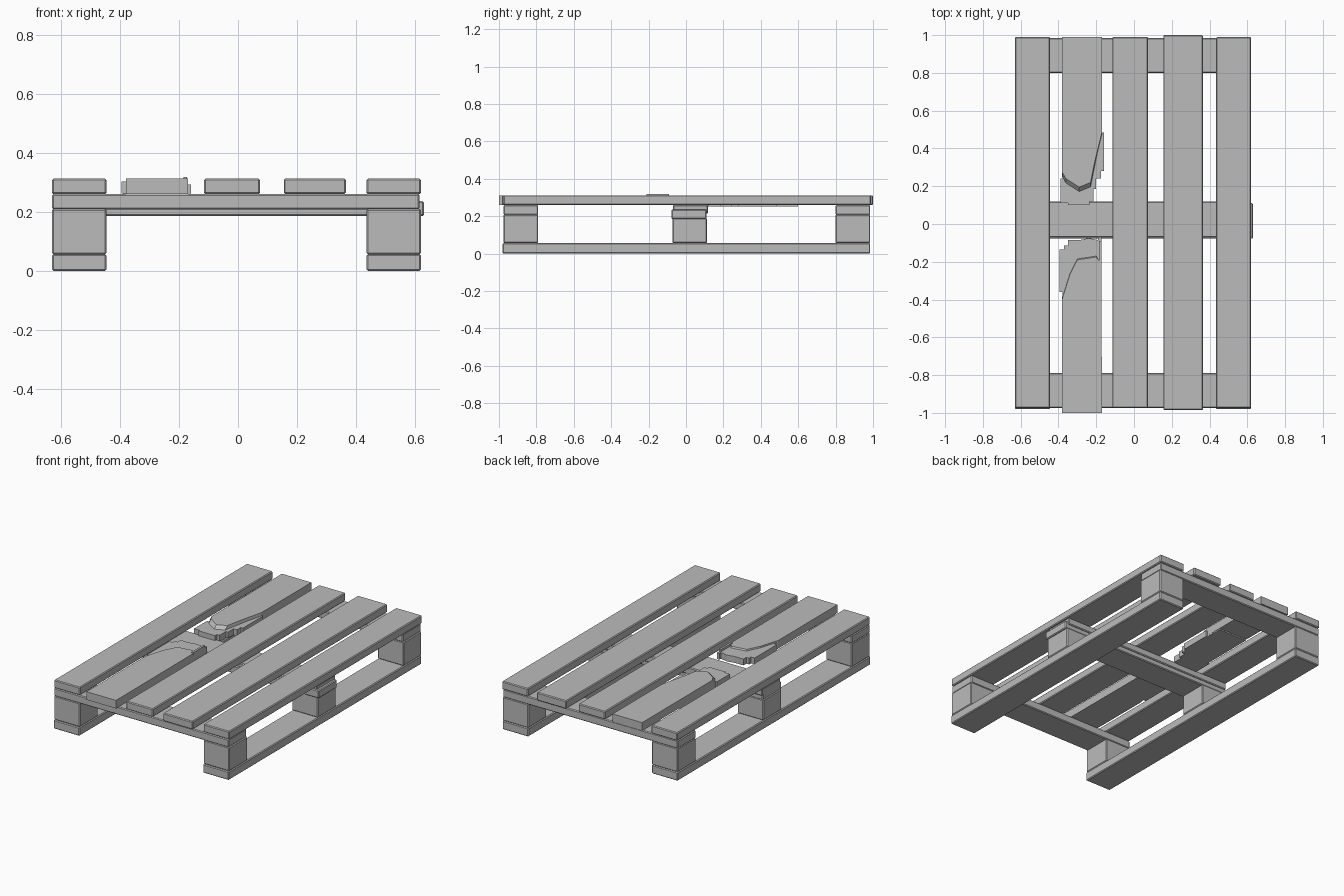
import bpy, bmesh

cube = bpy.data.objects.get("Cube")
if cube:
    bpy.data.objects.remove(cube, do_unlink=True)

# Single weathered grey
grey = bpy.data.materials.new("weathered_grey")
grey.use_nodes = True
colour = (0.5, 0.5, 0.5, 1)
grey.diffuse_color = colour
grey.node_tree.nodes["Principled BSDF"].inputs["Base Color"].default_value = colour


def prism(name, lower, upper, z0, z1, bevel=0.0):
    """Solid between two outlines with matching point counts."""
    bm = bmesh.new()
    a = [bm.verts.new((x, y, z0)) for x, y in lower]
    b = [bm.verts.new((x, y, z1)) for x, y in upper]
    bm.faces.new(a[::-1])
    bm.faces.new(b)
    for i in range(len(a)):
        j = (i + 1) % len(a)
        bm.faces.new((a[i], a[j], b[j], b[i]))
    bmesh.ops.recalc_face_normals(bm, faces=bm.faces[:])
    mesh = bpy.data.meshes.new(name)
    bm.to_mesh(mesh)
    bm.free()
    mesh.materials.append(grey)
    obj = bpy.data.objects.new(name, mesh)
    bpy.context.collection.objects.link(obj)
    if bevel:
        mod = obj.modifiers.new("worn_edges", "BEVEL")
        mod.width = bevel
        mod.segments = 1
    return obj


def board(name, xs, ys, zs):
    (x0, x1), (y0, y1) = xs, ys
    outline = [(x0, y0), (x1, y0), (x1, y1), (x0, y1)]
    return prism(name, outline, outline, *zs, bevel=0.005)


# Runners and the three blocks on each
sides = {"right": (-0.63, -0.445), "left": (0.435, 0.62)}
rows = {"front": (-0.975, -0.79), "middle": (-0.072, 0.112), "back": (0.8, 0.985)}
for side, xs in sides.items():
    board(side + "_runner", xs, (-0.98, 0.985), (0.0, 0.056))
    for row, ys in rows.items():
        top = 0.19 if row == "middle" else 0.21
        board(f"{side}_{row}_block", xs, ys, (0.056, top))

# Cross boards, the middle one split and slipped
board("front_cross_board", (-0.63, 0.615), rows["front"], (0.208, 0.26))
board("back_cross_board", (-0.63, 0.615), rows["back"], (0.208, 0.26))
board("middle_cross_board", (-0.625, 0.63), (-0.078, 0.11), (0.185, 0.236))
board("middle_cross_board_upper", (-0.625, 0.612), (-0.07, 0.118), (0.215, 0.26))

# Whole deck slats
deck = (0.26, 0.312)
board("right_slat", (-0.63, -0.445), (-0.975, 0.99), deck)
board("centre_slat", (-0.115, 0.075), (-0.975, 0.99), deck)
board("inner_left_slat", (0.155, 0.365), (-0.985, 1.0), deck)
board("left_slat", (0.435, 0.62), (-0.975, 0.99), deck)


# Snapped slat: sloped main halves with jagged splinter layers beneath
def snapped_half(name, end_y, root_y, worn, jagged, slope, splinter_z):
    x0, x1 = -0.38, -0.17
    ends = [(x0, end_y), (x1, end_y)]
    worn_top = [(x, y + slope * (0.4 + 0.6 * (0 < i < len(worn) - 1)))
                for i, (x, y) in enumerate(worn)]
    prism(name, ends + worn, ends + worn_top, *deck)
    roots = [(x0 + 0.003, root_y), (x1 - 0.003, root_y)]
    prism(name + "_splinters", roots + jagged, roots + jagged, *splinter_z)


snapped_half(
    "snapped_slat_back", 0.99, 0.6,
    [(-0.17, 0.46), (-0.21, 0.26), (-0.23, 0.16), (-0.29, 0.135),
     (-0.36, 0.18), (-0.38, 0.25)],
    [(-0.17, 0.485), (-0.16, 0.485), (-0.16, 0.28), (-0.175, 0.28),
     (-0.175, 0.24), (-0.2, 0.24), (-0.2, 0.185), (-0.215, 0.185),
     (-0.215, 0.12), (-0.235, 0.12), (-0.235, 0.1), (-0.35, 0.1),
     (-0.35, 0.11), (-0.39, 0.11), (-0.39, 0.24), (-0.378, 0.24)],
    0.06, (0.252, 0.292))

snapped_half(
    "snapped_slat_front", -1.0, -0.6,
    [(-0.172, -0.2), (-0.2, -0.145), (-0.3, -0.16), (-0.34, -0.24),
     (-0.38, -0.385)],
    [(-0.172, -0.28), (-0.172, -0.07), (-0.19, -0.07), (-0.19, -0.085),
     (-0.24, -0.075), (-0.29, -0.085), (-0.35, -0.085), (-0.35, -0.115),
     (-0.37, -0.115), (-0.37, -0.135), (-0.395, -0.135), (-0.395, -0.36),
     (-0.378, -0.36)],
    -0.03, (0.262, 0.303))

# Lifted sliver on the front half
sliver = [(-0.185, -0.21), (-0.172, -0.21), (-0.172, -0.09), (-0.185, -0.09)]
prism("lifted_sliver", sliver, sliver, 0.3, 0.318)
